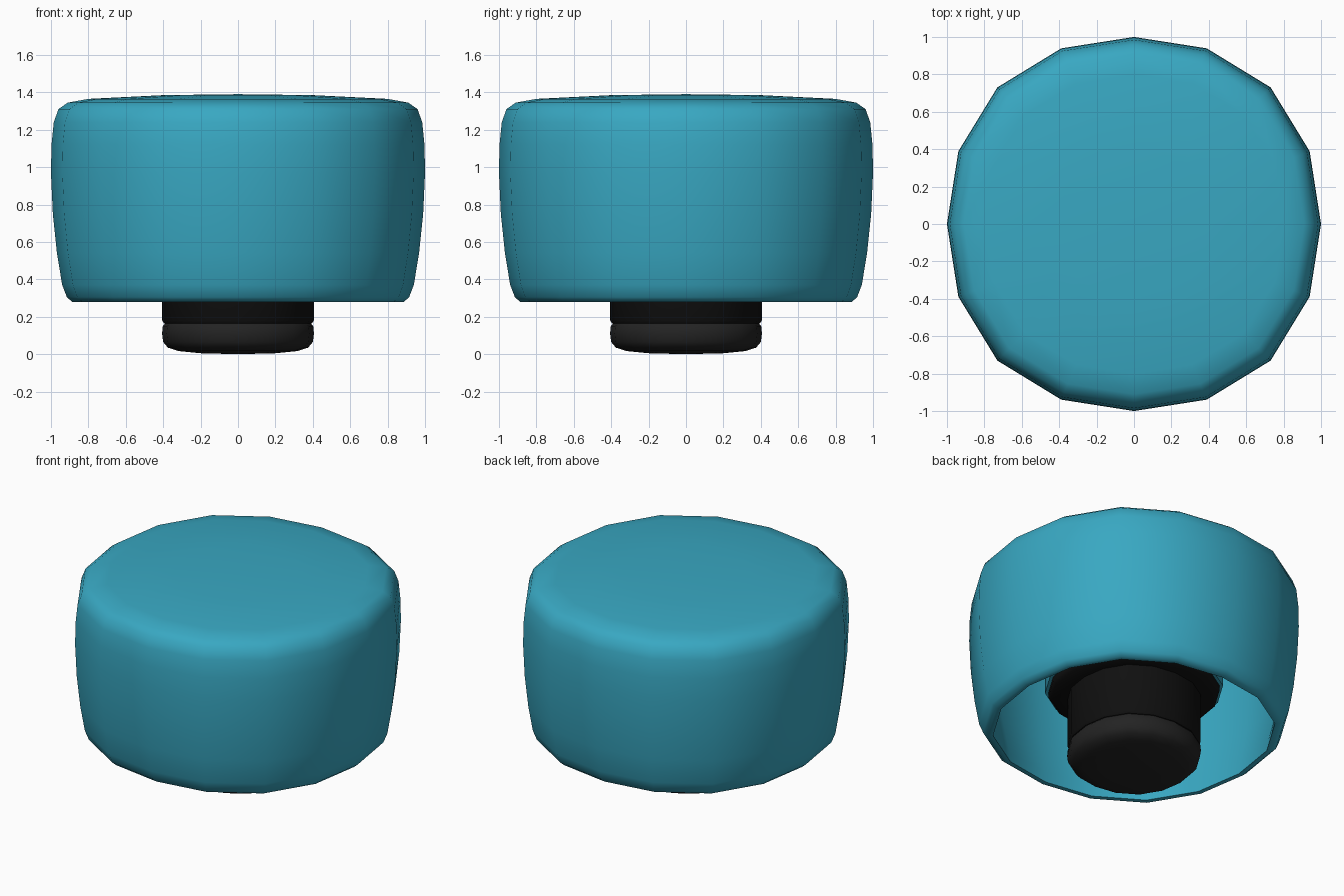
import bpy, bmesh, math

if "Cube" in bpy.data.objects:
    bpy.data.objects.remove(bpy.data.objects["Cube"])

SIDES = 16


def material(name, rgb):
    m = bpy.data.materials.new(name)
    m.diffuse_color = (*rgb, 1)
    m.use_nodes = True
    m.node_tree.nodes["Principled BSDF"].inputs["Base Color"].default_value = m.diffuse_color
    return m


def lathe(name, profile, mat, square=0.033, angle=50):
    """Revolve (radius, z) points into a slightly squared 16-sided solid."""
    bm = bmesh.new()
    rings = []
    for r, z in profile:
        if r == 0:
            rings.append([bm.verts.new((0, 0, z))] * SIDES)
            continue
        ring = []
        for i in range(SIDES):
            a = 2 * math.pi * i / SIDES
            k = r * (1 + square * math.sin(2 * a) ** 2)
            ring.append(bm.verts.new((k * math.cos(a), k * math.sin(a), z)))
        rings.append(ring)
    for lo, hi in zip(rings, rings[1:]):
        for i in range(SIDES):
            j = (i + 1) % SIDES
            quad = dict.fromkeys((lo[i], lo[j], hi[j], hi[i]))
            bm.faces.new(list(quad))
    bmesh.ops.recalc_face_normals(bm, faces=bm.faces)
    me = bpy.data.meshes.new(name)
    bm.to_mesh(me)
    bm.free()
    me.materials.append(mat)
    ob = bpy.data.objects.new(name, me)
    bpy.context.collection.objects.link(ob)
    bpy.ops.object.select_all(action='DESELECT')
    ob.select_set(True)
    bpy.context.view_layer.objects.active = ob
    bpy.ops.object.shade_smooth_by_angle(angle=math.radians(angle))
    return ob


teal = material("teal", (0.04, 0.39, 0.54))
black = material("black", (0.005, 0.005, 0.005))
charcoal = material("charcoal", (0.017, 0.017, 0.017))

# Hollow cap: outer skin from the crown down, then the rim and inner wall
lathe("cap_shell", [
    (0, 1.39), (0.4, 1.385), (0.8, 1.365), (0.91, 1.345), (0.96, 1.31),
    (0.985, 1.24), (0.997, 1.12), (1.0, 0.97), (0.99, 0.75), (0.968, 0.54),
    (0.94, 0.37), (0.915, 0.305), (0.887, 0.28), (0.855, 0.28),
    (0.865, 0.36), (0.91, 0.6), (0.94, 0.97), (0.935, 1.2), (0.88, 1.29),
    (0, 1.32)], teal)

# Boss inside the cap that holds the stem
lathe("inner_boss", [(0, 1.32), (0.54, 1.31), (0.54, 0.57), (0, 0.57)], teal)

# Stem with its flange
lathe("stem", [
    (0, 0.6), (0.51, 0.6), (0.52, 0.58), (0.52, 0.54), (0.50, 0.52),
    (0.405, 0.51), (0.405, 0.18), (0.395, 0.165), (0, 0.165)], black)

# Rounded foot below the groove
lathe("foot", [
    (0, 0.17), (0.385, 0.17), (0.402, 0.15), (0.406, 0.11), (0.40, 0.065),
    (0.375, 0.035), (0.32, 0.017), (0.2, 0.005), (0, 0.0)], charcoal)
